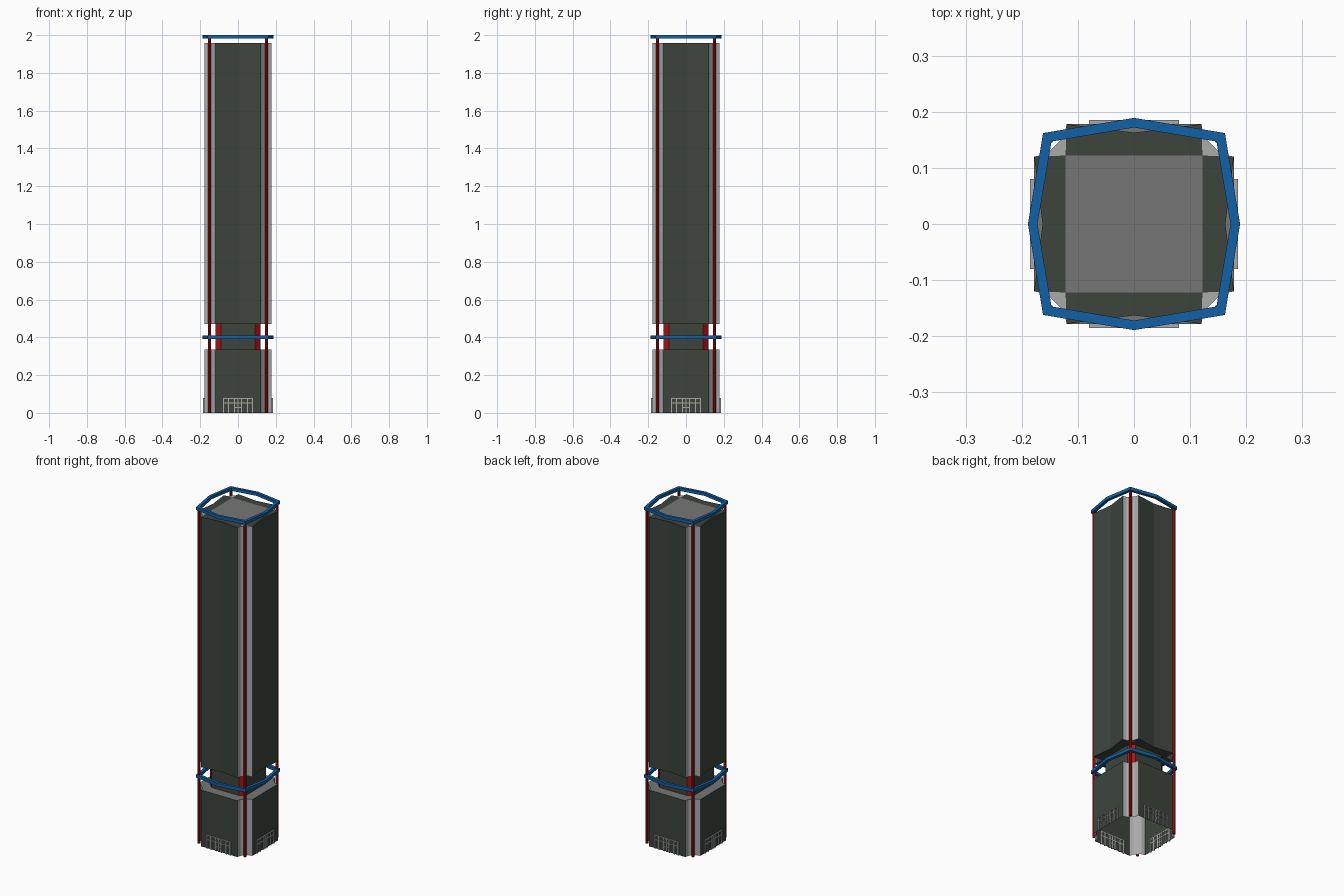
import bpy, bmesh, math
from mathutils import Vector, Matrix

if "Cube" in bpy.data.objects:
    bpy.data.objects.remove(bpy.data.objects["Cube"])


def mat(name, rgb):
    m = bpy.data.materials.new(name)
    m.diffuse_color = (*rgb, 1)
    m.use_nodes = True
    m.node_tree.nodes["Principled BSDF"].inputs["Base Color"].default_value = m.diffuse_color
    return m


DARK = mat("dark_facade", (0.047, 0.058, 0.046))
LIGHT = mat("light_grey", (0.40, 0.40, 0.40))
GREY = mat("roof_grey", (0.18, 0.18, 0.18))
RED = mat("red", (0.45, 0.006, 0.008))
BLUE = mat("blue", (0.006, 0.12, 0.38))


def finish(name, bm, mats):
    bmesh.ops.remove_doubles(bm, verts=bm.verts, dist=1e-5)
    me = bpy.data.meshes.new(name)
    bm.to_mesh(me)
    bm.free()
    for m in mats:
        me.materials.append(m)
    ob = bpy.data.objects.new(name, me)
    bpy.context.collection.objects.link(ob)
    return ob


def turn(p, k):
    # quarter turns about the tower axis
    x, y = p
    for _ in range(k):
        x, y = -y, x
    return x, y


def face(bm, pts, mi):
    f = bm.faces.new([bm.verts.new(p) for p in pts])
    f.material_index = mi


W, D, R = 0.12, 0.178, 0.122


def tower_section(name, z0, z1, mid, top_mats, bottom):
    """Four folded facades, grey grooved corners, capped top."""
    bm = bmesh.new()
    facade = [(-W, -D), (0, -mid), (W, -D)]
    corner = [(W, -D), (0.125, -0.155), (0.14, -0.14), (0.155, -0.125), (D, -W)]
    for k in range(4):
        for line, mi in ((facade, 0), (corner, 1)):
            pts = [turn(p, k) for p in line]
            for a, b in zip(pts, pts[1:]):
                face(bm, [(*a, z0), (*b, z0), (*b, z1), (*a, z1)], mi)
        # cap pieces behind each facade and corner
        bar = [turn(p, k) for p in facade + [(R, -R), (-R, -R)]]
        cor = [turn(p, k) for p in corner + [(R, -R)]]
        face(bm, [(*p, z1) for p in bar], top_mats[0])
        face(bm, [(*p, z1) for p in cor], top_mats[1])
        if bottom:
            face(bm, [(*p, z0) for p in reversed(bar)], 0)
            face(bm, [(*p, z0) for p in reversed(cor)], 1)
    sq = [turn((-R, -R), k) for k in range(4)]
    face(bm, [(*p, z1) for p in sq], 2)
    if bottom:
        face(bm, [(*p, z0) for p in reversed(sq)], 0)
    return finish(name, bm, [DARK, LIGHT, GREY])


# Lower and upper blocks
tower_section("lower_block", 0, 0.335, D, (2, 2), False)
tower_section("upper_block", 0.47, 1.957, 0.163, (0, 1), True)

# Recessed sky lobby with red chamfered corners
bm = bmesh.new()
for k in range(4):
    pts = [turn(p, k) for p in ((-0.09, -W), (0.09, -W), (W, -0.09))]
    for i in range(2):
        a, b = pts[i], pts[i + 1]
        face(bm, [(*a, 0.335), (*b, 0.335), (*b, 0.47), (*a, 0.47)], i)
finish("sky_lobby", bm, [DARK, RED])


# Blue eight-sided rings
def ring(name, z0, z1):
    bm = bmesh.new()
    outer, inner = [], []
    for k in range(4):
        outer += [turn((0, -0.189), k), turn((0.162, -0.162), k)]
        inner += [turn((0, -0.172), k), turn((0.147, -0.147), k)]
    for i in range(8):
        j = (i + 1) % 8
        a, b, c, d = outer[i], outer[j], inner[j], inner[i]
        face(bm, [(*a, z0), (*b, z0), (*b, z1), (*a, z1)], 0)
        face(bm, [(*c, z0), (*d, z0), (*d, z1), (*c, z1)], 0)
        face(bm, [(*a, z1), (*b, z1), (*c, z1), (*d, z1)], 0)
        face(bm, [(*d, z0), (*c, z0), (*b, z0), (*a, z0)], 0)
    finish(name, bm, [BLUE])


ring("lower_ring", 0.391, 0.409)
ring("upper_ring", 1.982, 2.0)

# Red corner pipes
bm = bmesh.new()
for sx in (-1, 1):
    for sy in (-1, 1):
        bmesh.ops.create_cone(bm, cap_ends=True, segments=8, radius1=0.008, radius2=0.008,
                              depth=1.985, matrix=Matrix.Translation((sx * 0.151, sy * 0.151, 0.9925)))
finish("corner_pipes", bm, [RED])


# Entrance lattices at the foot of each side
def bar(bm, lo, hi, rot):
    lo, hi = Vector(lo), Vector(hi)
    m = rot @ Matrix.Translation((lo + hi) / 2) @ Matrix.Diagonal((*(hi - lo), 1))
    bmesh.ops.create_cube(bm, size=1, matrix=m)


bm = bmesh.new()
for k in range(4):
    rot = Matrix.Rotation(k * math.pi / 2, 4, 'Z')
    for x in (-0.077, -0.051, -0.018, 0, 0.018, 0.051, 0.077):
        bar(bm, (x - 0.003, -0.184, 0), (x + 0.003, -0.177, 0.08), rot)
    for z in (0.077, 0.052):
        bar(bm, (-0.08, -0.185, z - 0.003), (0.08, -0.177, z + 0.003), rot)
    bar(bm, (-0.02, -0.185, 0.025), (0.02, -0.177, 0.03), rot)
finish("entrance_lattice", bm, [LIGHT])
